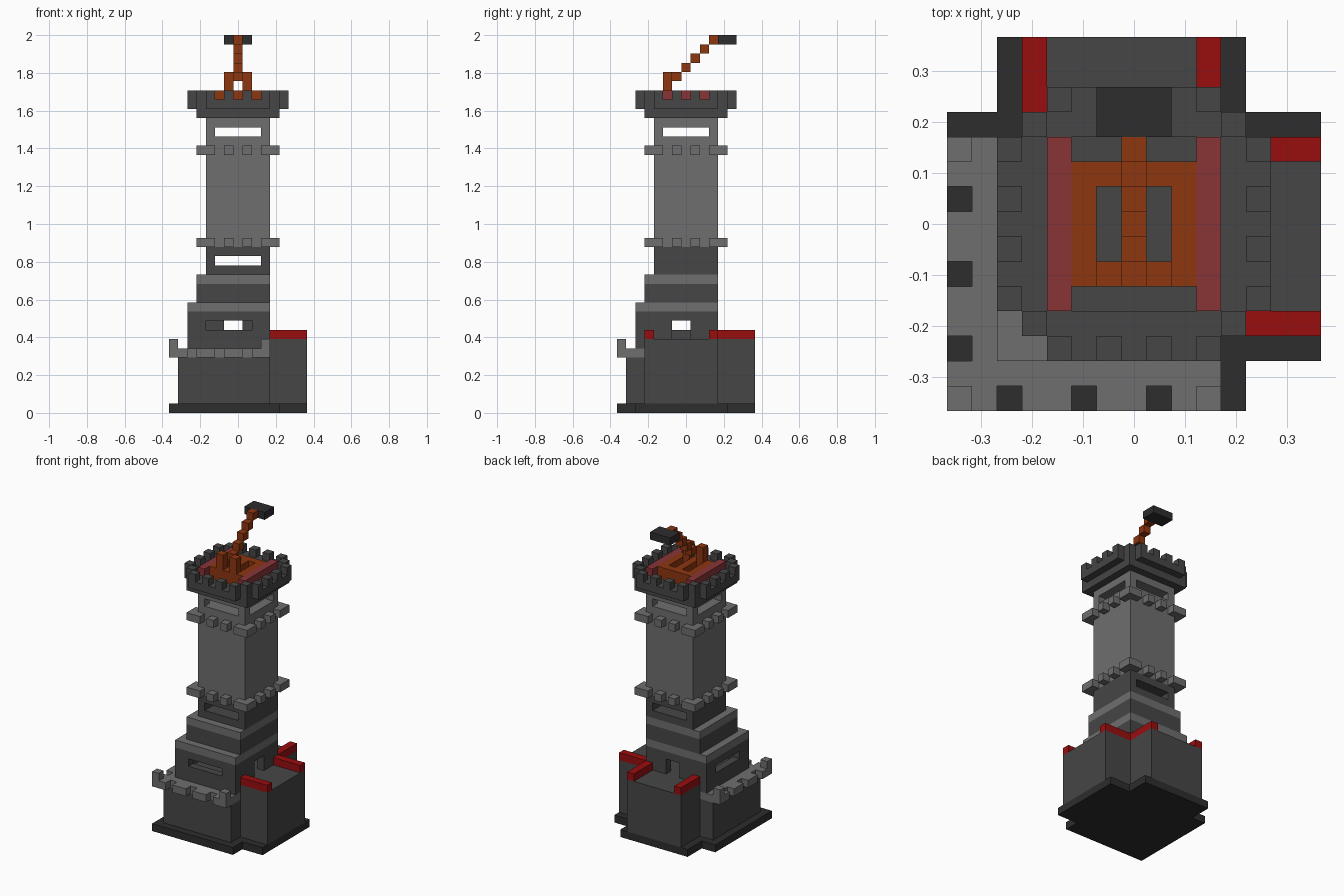
import bpy
import bmesh

if "Cube" in bpy.data.objects:
    bpy.data.objects.remove(bpy.data.objects["Cube"], do_unlink=True)

U = 2 / 41      # one block
C = 7.5         # centre of the 15 x 15 block plan


def material(name, rgb):
    lin = [(c / 255 / 12.92) if c < 11 else ((c / 255 + 0.055) / 1.055) ** 2.4 for c in rgb]
    m = bpy.data.materials.new(name)
    m.use_nodes = True
    m.diffuse_color = (*lin, 1)
    m.node_tree.nodes["Principled BSDF"].inputs["Base Color"].default_value = (*lin, 1)
    return m


CHARCOAL = material("charcoal", (45, 45, 45))
DARK = material("dark stone", (70, 70, 70))
LIGHT = material("light stone", (110, 110, 110))
RED = material("red", (153, 13, 15))
WOOD = material("orange wood", (141, 54, 15))
ROSE = material("rose", (136, 52, 54))


def part(name, mat, boxes):
    """Join boxes given in block units (x0, x1, y0, y1, z0, z1) into one object."""
    bm = bmesh.new()
    for b in boxes:
        cube = bmesh.ops.create_cube(bm, size=1)
        for v in cube["verts"]:
            x = b[0] if v.co.x < 0 else b[1]
            y = b[2] if v.co.y < 0 else b[3]
            z = b[4] if v.co.z < 0 else b[5]
            v.co = ((x - C) * U, (y - C) * U, z * U)
    me = bpy.data.meshes.new(name)
    bm.to_mesh(me)
    bm.free()
    me.materials.append(mat)
    ob = bpy.data.objects.new(name, me)
    bpy.context.collection.objects.link(ob)
    return ob


def slab(lo, hi, z0, z1):
    return (lo, hi, lo, hi, z0, z1)


def walls(lo, hi, z0, z1, front=None, back=None, left=None, right=None):
    """Four walls one block thick, each with an optional gap (start, end)."""
    out = []

    def runs(a, b, gap):
        return [(a, b)] if gap is None else [(a, gap[0]), (gap[1], b)]
    for a, b in runs(lo, hi, front):
        out.append((a, b, lo, lo + 1, z0, z1))
    for a, b in runs(lo, hi, back):
        out.append((a, b, hi - 1, hi, z0, z1))
    for a, b in runs(lo + 1, hi - 1, right):
        out.append((lo, lo + 1, a, b, z0, z1))
    for a, b in runs(lo + 1, hi - 1, left):
        out.append((hi - 1, hi, a, b, z0, z1))
    return out


def four_sides(spans, row, z0, z1):
    """Repeat blocks that sit along one row on all four sides of the tower."""
    out = []
    for a, b in spans:
        for r in (row, 14 - row):
            out.append((a, b, r, r + 1, z0, z1))
            out.append((r, r + 1, a, b, z0, z1))
    return out


# Stepped foot plate, keep and two wings
part("foot_plate", CHARCOAL, [slab(0, 12, 0, 1), (2, 12, 12, 15, 0, 1), (12, 15, 2, 12, 0, 1)])
part("keep_base", DARK, [slab(1, 11, 1, 6)])
part("left_wing", DARK, [(11, 15, 3, 11, 1, 8)])
part("back_wing", DARK, [(3, 11, 11, 15, 1, 8)])

# Red rails along the wing edges
rails = []
for r in (3, 10):
    rails += [(11, 15, r, r + 1, 8, 9), (r, r + 1, 11, 15, 8, 9)]
part("wing_rails", RED, rails)

# Balcony with battlements on the front and right
balcony = [slab(1, 11, 6, 7), (0, 1, 0, 1, 6, 8)]
for a, b, top in ((1, 2, 7), (3, 5, 7), (6, 8, 7), (9, 10, 7), (10, 11, 8)):
    balcony += [(a, b, 0, 1, 6, top), (0, 1, a, b, 6, top)]
part("balcony", LIGHT, balcony)

# Lower tier with doors to the wings and window slits
door, slit = (6, 8), (4, 9)
part("lower_tier", DARK, [slab(2, 11, 7, 8), slab(2, 11, 10, 11)]
     + walls(2, 11, 8, 9, back=door, left=door)
     + walls(2, 11, 9, 10, front=slit, right=slit, back=door, left=door))
part("lower_tier_cap", LIGHT, [slab(2, 11, 11, 12)])

# Middle tier
part("middle_tier", DARK, [slab(3, 11, 12, 14)])
part("middle_tier_cap", LIGHT, [slab(3, 11, 14, 15)])

# Tower shaft
wide = (5, 10)
part("shaft_foot", DARK, [slab(4, 11, 15, 16), slab(4, 11, 17, 18)]
     + walls(4, 11, 16, 17, front=wide, back=wide))
part("shaft", LIGHT, [slab(4, 11, 18, 30), slab(4, 11, 31, 32)]
     + walls(4, 11, 30, 31, wide, wide, wide, wide))

# Two rings of projecting stones with solid corners
for name, z in (("lower_stone_ring", 18), ("upper_stone_ring", 28)):
    part(name, LIGHT, four_sides([(3, 5), (6, 7), (8, 9), (10, 12)], 3, z, z + 1))

# Crown: floor, rim, corner posts and merlons
crown = [slab(3, 12, 32, 33)] + walls(3, 12, 33, 34)
crown += four_sides([(4, 11)], 2, 33, 34)
crown += four_sides([(i, i + 1) for i in (4, 6, 8, 10)], 2, 34, 35)
crown += [(x, x + 1, y, y + 1, 33, 35) for x in (3, 11) for y in (3, 11)]
part("crown", DARK, crown)

# Deck on the crown
part("deck_strips", ROSE, [(x, x + 1, 4, 11, 33, 35) for x in (4, 10)])
part("deck_frame", WOOD, walls(5, 10, 33, 35) + [(7, 8, 6, 9, 33, 35)])

# Catapult: two posts, stepped arm and head
part("catapult_posts", WOOD, [(x, x + 1, 5, 6, 35, 37) for x in (6, 8)])
part("catapult_arm", WOOD, [(7, 8, 6 + k, 7 + k, 36 + k, 37 + k) for k in range(5)])
part("catapult_head", CHARCOAL, [(6, 9, 11, 13, 40, 41)])
